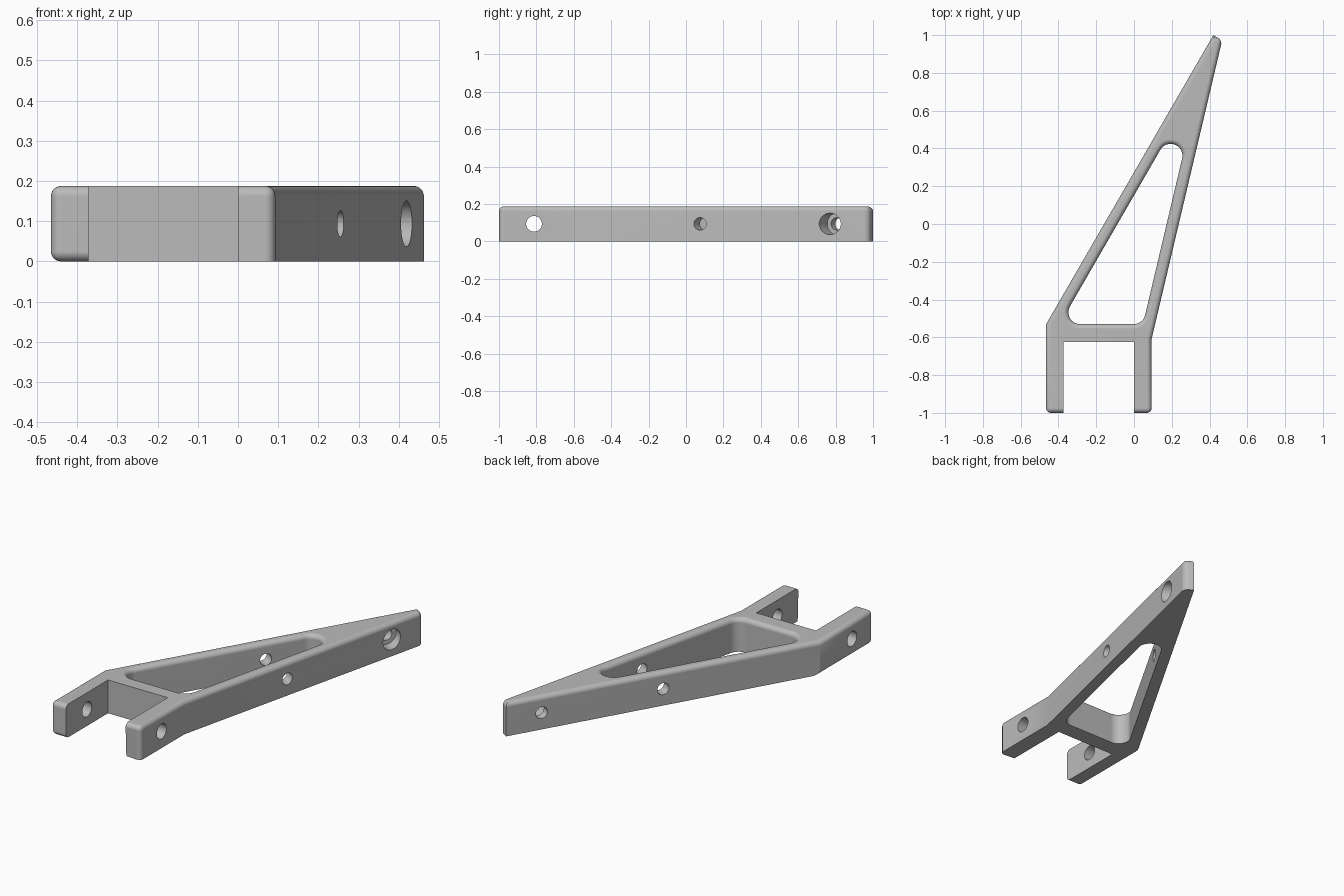
import bpy
import bmesh
from math import radians, sin, cos, pi
from mathutils import Vector

if "Cube" in bpy.data.objects:
    bpy.data.objects.remove(bpy.data.objects["Cube"])

HEIGHT = 0.1875
FILLET = 0.025
MID = HEIGHT / 2

grey = bpy.data.materials.new("plain_grey")
grey.use_nodes = True
grey.diffuse_color = (0.5, 0.5, 0.5, 1)
grey.node_tree.nodes["Principled BSDF"].inputs["Base Color"].default_value = (0.5, 0.5, 0.5, 1)


def to_object(bm, name):
    mesh = bpy.data.meshes.new(name)
    bm.to_mesh(mesh)
    bm.free()
    mesh.materials.append(grey)
    obj = bpy.data.objects.new(name, mesh)
    bpy.context.scene.collection.objects.link(obj)
    return obj


def loft(layers):
    """Closed solid through equal-length rings of points."""
    bm = bmesh.new()
    rings = [[bm.verts.new(p) for p in ring] for ring in layers]
    for low, high in zip(rings, rings[1:]):
        for i in range(len(low)):
            j = (i + 1) % len(low)
            bm.faces.new((low[i], low[j], high[j], high[i]))
    bm.faces.new(rings[0][::-1])
    bm.faces.new(rings[-1])
    bmesh.ops.recalc_face_normals(bm, faces=bm.faces[:])
    bm.normal_update()
    return bm


def prism(points, bottom, top):
    return loft([[(x, y, z) for x, y in points] for z in (bottom, top)])


def cylinder(name, start, end, radius):
    a, b = Vector(start), Vector(end)
    side = (b - a).normalized().cross(Vector((0, 0, 1)))
    angles = [2 * pi * (i + 0.5) / 40 for i in range(40)]
    spokes = [radius * (cos(t) * side + Vector((0, 0, sin(t)))) for t in angles]
    return to_object(loft([[c + s for s in spokes] for c in (a, b)]), name)


# Tapered arm body; the extra front point lies where the fork slot is cut
outline = [(-0.465, -1), (-0.2, -1), (0.093, -1), (0.093, -0.61),
           (0.467, 0.973), (0.42, 1), (-0.465, -0.53)]
body_bm = prism(outline, 0, HEIGHT)
rounded_corners = [outline[0], outline[2], outline[4]]


def is_rounded(edge):
    a, b = (v.co for v in edge.verts)
    if abs(a.z - b.z) > 0.1:
        return any((a.xy - Vector(c)).length < 0.001 for c in rounded_corners)
    if a.z > MID:
        return True
    return max(a.x, b.x) < -0.1 and max(a.y, b.y) < -0.5


bmesh.ops.bevel(body_bm, geom=[e for e in body_bm.edges if is_rounded(e)],
                offset=FILLET, offset_type='OFFSET', segments=6, profile=0.5,
                affect='EDGES', clamp_overlap=True)
body = to_object(body_bm, "forked_arm")

# Fork slot
cutters = [to_object(prism([(-0.372, -1.2), (0, -1.2), (0, -0.625), (-0.372, -0.625)],
                           -0.1, 0.4), "slot_cutter")]

# Triangular window with round corners and a filleted upper rim
CORNER = 0.0625
corners = [((-0.285, -0.4675), 150, 270),
           ((-0.002, -0.4675), 270, 346.7),
           ((0.194, 0.362), -13.3, 150)]


def window_ring(grow, z):
    ring = []
    for (x, y), first, last in corners:
        for i in range(13):
            t = radians(first + (last - first) * i / 12)
            ring.append((x + (CORNER + grow) * cos(t), y + (CORNER + grow) * sin(t), z))
    return ring


layers = [window_ring(0, -0.1)]
for i in range(6):
    t = pi / 2 * i / 6
    layers.append(window_ring(FILLET * (1 - cos(t)), HEIGHT - FILLET + FILLET * sin(t)))
# The last slope runs on a little above the top face
layers.append(window_ring(FILLET * (1 + cos(t)), HEIGHT + FILLET * (1 - sin(t))))
layers.append(window_ring(FILLET * (1 + cos(t)), HEIGHT + 0.1))
cutters.append(to_object(loft(layers), "window_cutter"))

# Pivot holes through the fork
cutters.append(cylinder("fork_hole_cutter", (-0.7, -0.8125, MID), (0.3, -0.8125, MID), 0.042))

# Cross holes square to the long straight side, the end one counterbored
across = Vector((cos(radians(30)), -sin(radians(30)), 0))
for name, x, y, near, far, radius in [
        ("middle_hole_cutter", -0.0225, 0.235, -0.1, 0.45, 0.033),
        ("end_hole_cutter", 0.32, 0.827, -0.1, 0.3, 0.033),
        ("counterbore_cutter", 0.32, 0.827, 0.045, 0.35, 0.057)]:
    base = Vector((x, y, MID))
    cutters.append(cylinder(name, base + across * near, base + across * far, radius))

# Cut everything out of the body
bpy.context.view_layer.objects.active = body
body.select_set(True)
for cutter in cutters:
    mod = body.modifiers.new(cutter.name, 'BOOLEAN')
    mod.operation = 'DIFFERENCE'
    mod.solver = 'FLOAT'
    mod.object = cutter
    bpy.ops.object.modifier_apply(modifier=mod.name)
    bpy.data.objects.remove(cutter)

# Smooth fillets and holes, crisp edges
bpy.ops.object.select_all(action='DESELECT')
body.select_set(True)
bpy.ops.object.shade_smooth_by_angle(angle=radians(30))
weighted = body.modifiers.new("even_shading", 'WEIGHTED_NORMAL')
weighted.keep_sharp = True
